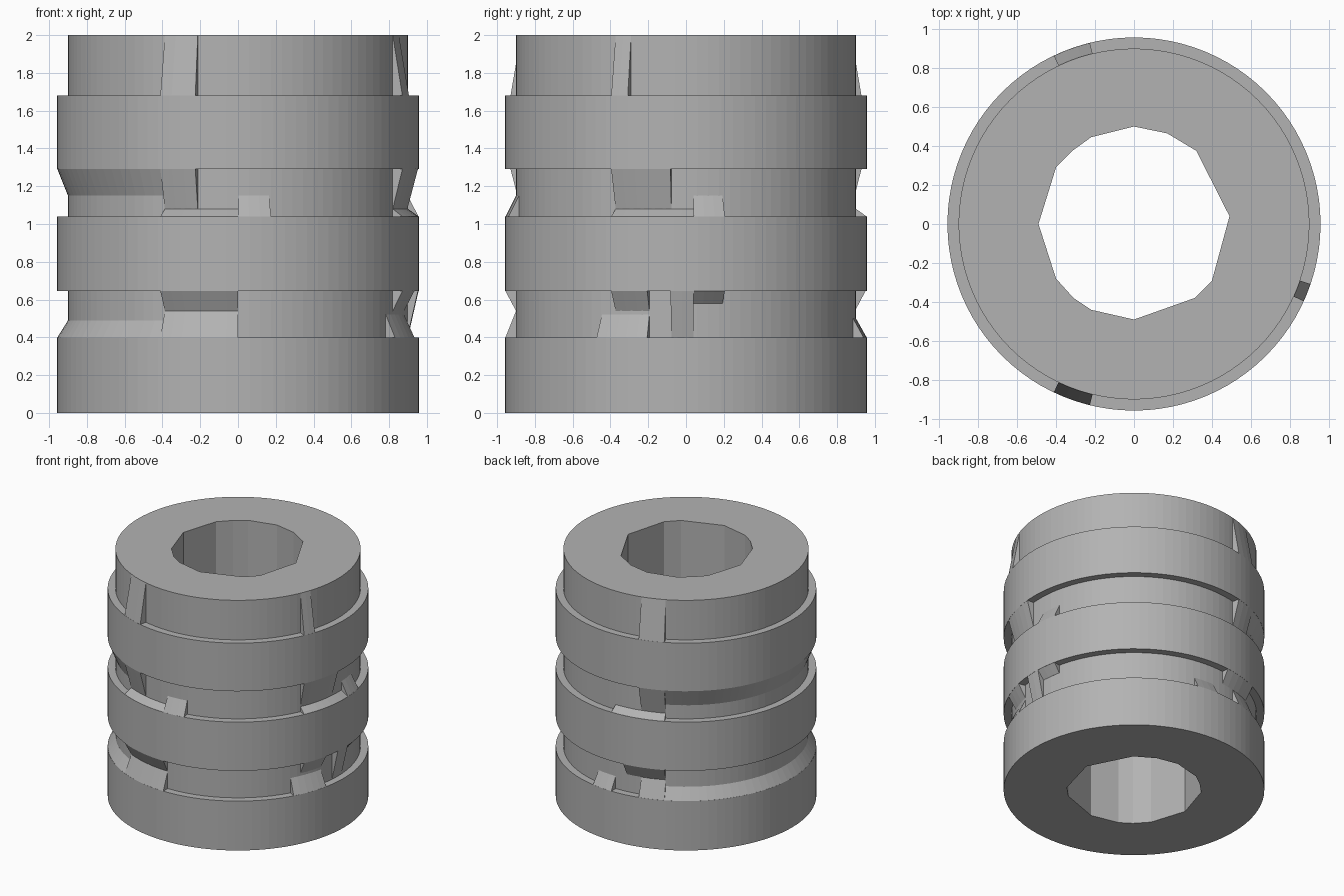
import bpy, bmesh, math

if "Cube" in bpy.data.objects:
    bpy.data.objects.remove(bpy.data.objects["Cube"])

R_BAND, R_CORE, SEG = 0.957, 0.9, 96

grey = bpy.data.materials.new("plain grey")
grey.diffuse_color = (0.45, 0.45, 0.45, 1)
grey.use_nodes = True
grey.node_tree.nodes["Principled BSDF"].inputs["Base Color"].default_value = grey.diffuse_color


def finish(name, bm):
    bmesh.ops.recalc_face_normals(bm, faces=bm.faces)
    me = bpy.data.meshes.new(name)
    bm.to_mesh(me)
    bm.free()
    me.materials.append(grey)
    ob = bpy.data.objects.new(name, me)
    bpy.context.collection.objects.link(ob)
    return ob


def sweep(name, profile, a0, a1):
    """Closed (radius, z) section swept between two angles in degrees, capped at the ends."""
    n = max(1, round((a1 - a0) / 3.75))
    bm = bmesh.new()
    rings = []
    for i in range(n + 1):
        a = math.radians(a0 + (a1 - a0) * i / n)
        rings.append([bm.verts.new((r * math.cos(a), r * math.sin(a), z)) for r, z in profile])
    k = len(profile)
    for p, q in zip(rings, rings[1:]):
        for j in range(k):
            bm.faces.new((p[j], q[j], q[(j + 1) % k], p[(j + 1) % k]))
    bm.faces.new(rings[0])
    bm.faces.new(rings[-1])
    return finish(name, bm)


def prism(name, outline, z0, z1):
    bm = bmesh.new()
    low = [bm.verts.new((x, y, z0)) for x, y in outline]
    high = [bm.verts.new((x, y, z1)) for x, y in outline]
    for i in range(len(outline)):
        j = (i + 1) % len(outline)
        bm.faces.new((low[i], low[j], high[j], high[i]))
    bm.faces.new(low)
    bm.faces.new(high)
    return finish(name, bm)


# Stepped sleeve with three raised bands
steps = [(0, 0.40, R_BAND), (0.40, 0.645, R_CORE), (0.645, 1.04, R_BAND),
         (1.04, 1.29, R_CORE), (1.29, 1.68, R_BAND), (1.68, 2.0, R_CORE)]
bm = bmesh.new()
rings = []
for z0, z1, r in steps:
    for z in (z0, z1):
        rings.append([bm.verts.new((r * math.cos(2 * math.pi * i / SEG),
                                    r * math.sin(2 * math.pi * i / SEG), z)) for i in range(SEG)])
for p, q in zip(rings, rings[1:]):
    for i in range(SEG):
        j = (i + 1) % SEG
        bm.faces.new((p[i], p[j], q[j], q[i]))
bm.faces.new(rings[0])
bm.faces.new(rings[-1])
sleeve = finish("sleeve", bm)

# Irregular bore through the sleeve
bore = [(0, 0.5), (0.17, 0.465), (0.32, 0.375), (0.49, 0.04), (0.4, -0.29), (0.31, -0.38),
        (0, -0.49), (-0.22, -0.44), (-0.31, -0.38), (-0.4, -0.28), (-0.49, 0),
        (-0.4, 0.29), (-0.31, 0.38), (-0.22, 0.445)]
cutter = prism("bore_cutter", bore, -0.2, 2.2)
mod = sleeve.modifiers.new("bore", 'BOOLEAN')
mod.operation = 'DIFFERENCE'
mod.solver = 'EXACT'
mod.object = cutter
bpy.context.view_layer.objects.active = sleeve
bpy.ops.object.modifier_apply(modifier=mod.name)
bpy.data.objects.remove(cutter)


def ramp(name, a0, a1, z_base, z_tip, r_base=R_BAND):
    """Wedge leaning from a band edge (z_base) back to the core (z_tip)."""
    sweep(name, [(0.86, z_base), (r_base - 0.001, z_base), (R_CORE, z_tip), (0.86, z_tip)], a0, a1)


def side_angle(side, s):
    """Angle of the rim point whose x (front, back) or y (right) is s."""
    a = math.degrees(math.asin(s / 0.93))
    return {"front": 270 + a, "back": 90 - a, "right": a}[side]


# Wedges: side, span start, span end, base height, tip height
wedges = [
    ("front", -0.40, -0.22, 1.68, 1.999), ("front", -0.40, -0.22, 1.29, 1.08),
    ("front", -0.40, 0.0, 1.04, 1.08), ("front", 0.0, 0.17, 1.04, 1.15),
    ("front", -0.40, 0.0, 0.645, 0.54), ("front", -0.40, 0.0, 0.40, 0.54),
    ("right", -0.385, -0.30, 1.68, 1.999), ("right", -0.385, -0.08, 1.29, 1.08),
    ("right", -0.385, 0.04, 1.04, 1.08), ("right", 0.04, 0.20, 1.04, 1.15),
    ("right", -0.385, -0.20, 0.645, 0.54), ("right", -0.46, -0.20, 0.40, 0.52),
    ("right", -0.08, 0.04, 0.645, 0.40), ("right", 0.04, 0.20, 0.645, 0.58),
    ("back", -0.40, -0.22, 1.68, 1.999), ("back", -0.40, -0.22, 1.29, 1.08),
    ("back", -0.40, 0.0, 1.04, 1.08), ("back", -0.40, -0.10, 0.645, 0.54),
    ("back", -0.40, -0.22, 0.40, 0.54), ("back", 0.0, 0.17, 0.40, 0.50),
]
for i, (side, s0, s1, zb, zt) in enumerate(wedges):
    a, b = sorted((side_angle(side, s0), side_angle(side, s1)))
    ramp(f"{side}_wedge_{i}", a, b, zb, zt)

# Long chamfers round the left side
ramp("left_lower_chamfer", 115.5, 244.5, 0.40, 0.49)
ramp("left_upper_chamfer", 115.5, 244.5, 1.29, 1.15)
